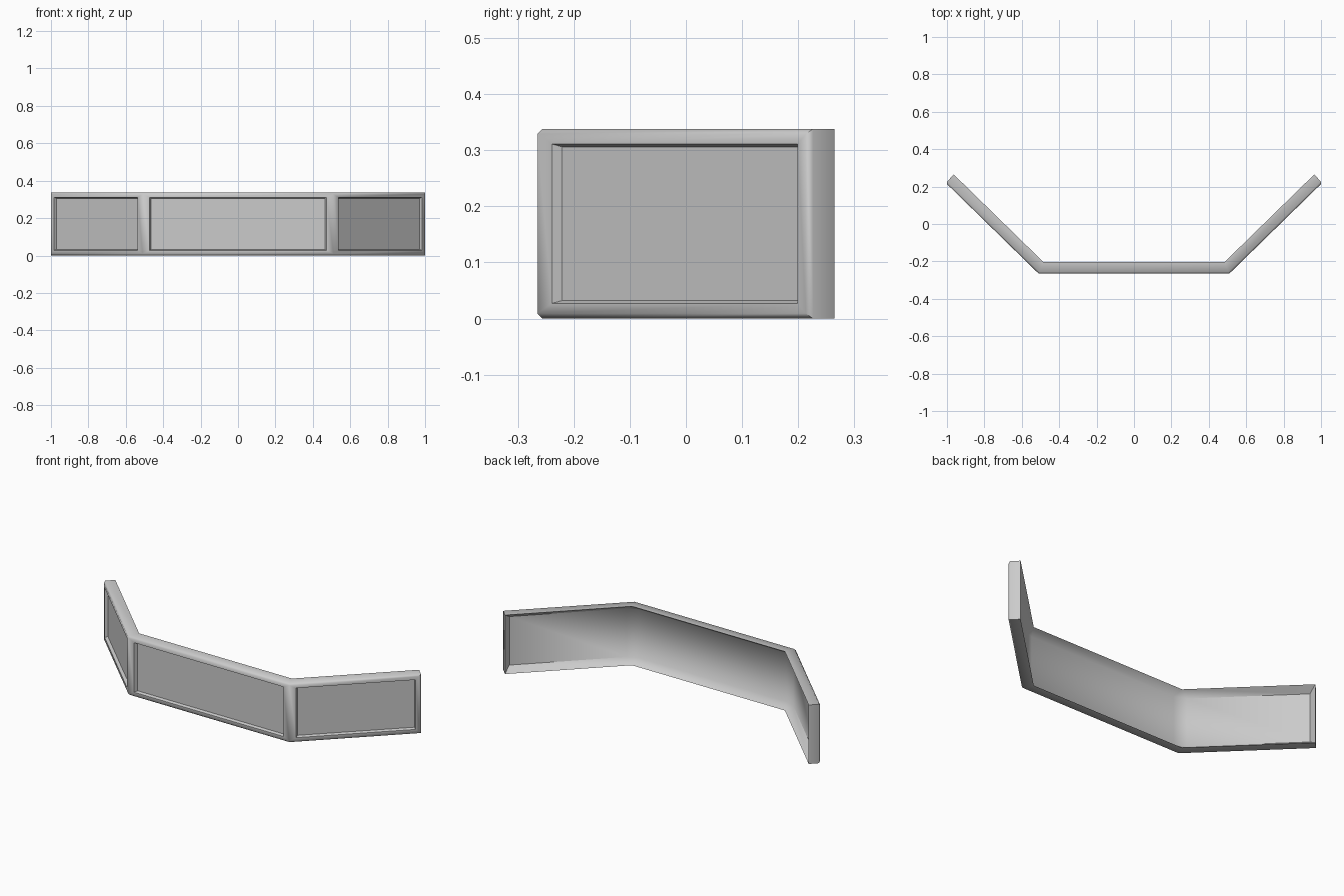
import bpy, bmesh
from mathutils import Vector

if "Cube" in bpy.data.objects:
    bpy.data.objects.remove(bpy.data.objects["Cube"])

H, T, C = 0.338, 0.062, 0.009          # height, thickness, chamfer
PLAN = [Vector(p) for p in ((-1.0065, 0.22), (-0.51, -0.265), (0.51, -0.265), (1.0065, 0.22))]

# frame cross-section: (depth from front, inset top/bottom, inset at ends, inset at joints)
FRONT = [(T, 0, 0, 0), (C, 0, 0, 0), (0, C, C, 0), (0, 0.027, 0.03, 0.037), (0.017, 0.032, 0.032, 0.039)]
BACK = [(T, 0, 0, 0), (0.02, 0.03, 0.03, 0.038)]

dirs = [(b - a).normalized() for a, b in zip(PLAN, PLAN[1:])]
norms = [Vector((t.y, -t.x)) for t in dirs]


def offset(k):
    """Inward direction at a plan corner: square at the ends, mitred at joints."""
    if k == 0:
        return -norms[0]
    if k == len(PLAN) - 1:
        return -norms[-1]
    a, b = norms[k - 1], norms[k]
    return -(a + b) / (1 + a.dot(b))


def ring(bm, s, row):
    """Rectangle of four vertices for bay s, from one row of the cross-section."""
    d, i, end, joint = row
    a = PLAN[s] + offset(s) * d + dirs[s] * (joint if s > 0 else end)
    b = PLAN[s + 1] + offset(s + 1) * d - dirs[s] * (joint if s < 2 else end)
    return [bm.verts.new((p.x, p.y, z)) for p, z in ((a, i), (b, i), (b, H - i), (a, H - i))]


def is_joint(s, j):
    return (j == 1 and s < 2) or (j == 3 and s > 0)


bm = bmesh.new()
back_rings = []
for s in range(3):
    # front of the frame, with the recessed panel
    rings = [ring(bm, s, r) for r in FRONT]
    for n, (lo, hi) in enumerate(zip(rings, rings[1:])):
        for j in range(4):
            if is_joint(s, j) and n < 2:
                continue                   # no hidden faces inside the mitres
            k = (j + 1) % 4
            bm.faces.new((lo[j], lo[k], hi[k], hi[j]))
    bm.faces.new(rings[-1])
    # back of the frame: sloped reveal down to the panel
    lo, hi = [ring(bm, s, r) for r in BACK]
    for j in range(4):
        if not is_joint(s, j):
            k = (j + 1) % 4
            bm.faces.new((lo[j], lo[k], hi[k], hi[j]))
    bm.faces.new(hi)
    back_rings.append((lo, hi))

# flat posts across the back of the two joints
for (lo, a), (_, b) in zip(back_rings, back_rings[1:]):
    bm.faces.new((a[1], b[0], b[3], a[2]))
    bm.faces.new((lo[1], a[1], b[0]))
    bm.faces.new((lo[2], b[3], a[2]))

bmesh.ops.remove_doubles(bm, verts=bm.verts, dist=1e-5)
bmesh.ops.recalc_face_normals(bm, faces=bm.faces)
me = bpy.data.meshes.new("three_bay_frame")
bm.to_mesh(me)
bm.free()
frame = bpy.data.objects.new("three_bay_frame", me)
bpy.context.collection.objects.link(frame)

# smooth shading with crisp edges
bpy.context.view_layer.objects.active = frame
frame.select_set(True)
bpy.ops.object.shade_smooth_by_angle(angle=0.82)
